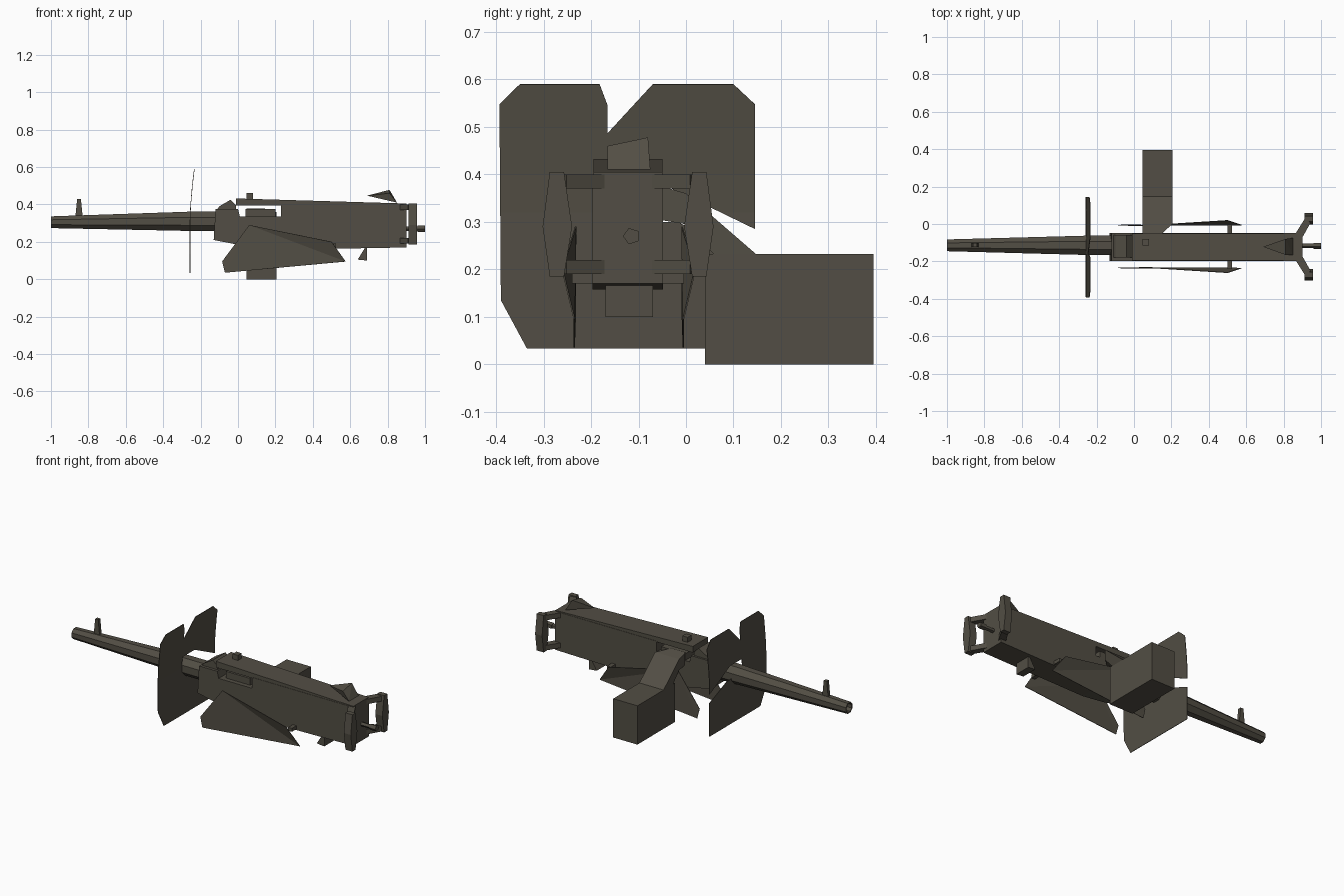
import bpy, bmesh, math
from mathutils import Vector

if "Cube" in bpy.data.objects:
    bpy.data.objects.remove(bpy.data.objects["Cube"], do_unlink=True)

mat = bpy.data.materials.new("olive_gunmetal")
mat.use_nodes = True
COLOR = (0.085, 0.076, 0.058, 1)
mat.diffuse_color = COLOR
mat.node_tree.nodes["Principled BSDF"].inputs["Base Color"].default_value = COLOR

MID = -0.122  # centre line of the gun in y


def finish(name, bm, fix=True):
    if fix:
        bmesh.ops.recalc_face_normals(bm, faces=bm.faces)
    mesh = bpy.data.meshes.new(name)
    bm.to_mesh(mesh)
    bm.free()
    mesh.materials.append(mat)
    obj = bpy.data.objects.new(name, mesh)
    bpy.context.collection.objects.link(obj)
    return obj


def prism(name, profile, axis, lo, hi):
    """Extrude a 2D profile along x or y."""
    bm = bmesh.new()
    put = (lambda p, d: (d, p[0], p[1])) if axis == "x" else (lambda p, d: (p[0], d, p[1]))
    verts = [bm.verts.new(put(p, lo)) for p in profile]
    face = bm.faces.new(verts)
    new = bmesh.ops.extrude_face_region(bm, geom=[face])["geom"]
    shift = Vector(put((0, 0), hi - lo))
    bmesh.ops.translate(bm, vec=shift, verts=[g for g in new if isinstance(g, bmesh.types.BMVert)])
    return finish(name, bm)


def box(name, x, y, z):
    return prism(name, [(x[0], z[0]), (x[1], z[0]), (x[1], z[1]), (x[0], z[1])], "y", *y)


def hull(name, points):
    bm = bmesh.new()
    for p in points:
        bm.verts.new(p)
    bmesh.ops.convex_hull(bm, input=bm.verts)
    return finish(name, bm)


def tube(name, rings, sides, y=MID):
    """Rings of (x, z, radius) joined along x."""
    bm = bmesh.new()
    loops = []
    for x, z, r in rings:
        angles = [2 * math.pi * (i + 0.5) / sides for i in range(sides)]
        loops.append([bm.verts.new((x, y + r * math.cos(a), z + r * math.sin(a))) for a in angles])
    for a, b in zip(loops, loops[1:]):
        for i in range(sides):
            j = (i + 1) % sides
            bm.faces.new((a[i], a[j], b[j], b[i]))
    bm.faces.new(loops[0])
    bm.faces.new(loops[-1])
    return finish(name, bm)


# Receiver with an open feed slot under the top cover
prism("receiver", [(-0.13, 0.21), (-0.12, 0.375), (0.0, 0.375), (0.01, 0.335), (0.23, 0.335),
                   (0.23, 0.4), (0.9, 0.4), (0.9, 0.17), (0.2, 0.158), (0.05, 0.175)],
      "y", -0.197, -0.048)
prism("top_cover", [(-0.01, 0.395), (-0.01, 0.432), (0.9, 0.405), (0.9, 0.395)], "y", -0.195, -0.05)
prism("feed_latch", [(-0.11, 0.375), (-0.1, 0.39), (-0.04, 0.425), (-0.01, 0.395), (-0.01, 0.375)],
      "y", -0.18, -0.06)
box("cover_knob", (0.045, 0.08), (-0.115, -0.08), (0.42, 0.46))
box("feed_tray", (0.04, 0.2), (-0.17, -0.05), (0.33, 0.375))
hull("rear_sight", [(0.69, MID, 0.447), (0.81, -0.08, 0.478), (0.81, -0.165, 0.46),
                    (0.85, -0.165, 0.41), (0.85, -0.075, 0.41)])
prism("lower_lug", [(0.64, 0.105), (0.68, 0.17), (0.69, 0.17), (0.69, 0.1)], "y", -0.17, -0.07)

# Barrel with a hollow muzzle, and its sight
tube("barrel", [(-0.93, 0.305, 0.025), (-1.0, 0.305, 0.026), (-1.0, 0.305, 0.034),
                (-0.25, 0.31, 0.056), (-0.11, 0.31, 0.056)], 8, -0.114)
prism("front_sight", [(-0.87, 0.33), (-0.86, 0.43), (-0.84, 0.43), (-0.83, 0.33)],
      "y", -0.122, -0.102)

# Ammunition box and the curved chute feeding from it
box("ammo_box", (0.045, 0.205), (0.04, 0.395), (0, 0.232))
chute = prism("feed_chute", [(-0.06, 0.378), (0.0, 0.36), (0.15, 0.23), (0.06, 0.23),
                             (0.0, 0.295), (-0.06, 0.305)], "x", 0.045, 0.205)
for v in chute.data.vertices:
    if v.co.y < -0.03 and v.co.x > 0.1:
        v.co.x = 0.14


# Thin shield that bends backwards towards its top edge
def shield_part(name, outline):
    bm = bmesh.new()
    bm.faces.new([bm.verts.new((0, y, z)) for y, z in outline])
    for z in (0.32, 0.4, 0.5):
        bmesh.ops.bisect_plane(bm, geom=bm.verts[:] + bm.edges[:] + bm.faces[:],
                               plane_co=(0, 0, z), plane_no=(0, 0, 1))
    for v in bm.verts:
        v.co.x = -0.258 + 0.023 * (max(0, v.co.z - 0.32) / 0.27) ** 1.5
    obj = finish(name, bm)
    solid = obj.modifiers.new("thickness", "SOLIDIFY")
    solid.thickness = 0.003


shield_part("shield_right", [(-0.393, 0.548), (-0.35, 0.59), (-0.182, 0.59), (-0.165, 0.545),
                             (-0.165, 0.033), (-0.335, 0.033), (-0.39, 0.135)])
shield_part("shield_left", [(-0.165, 0.487), (-0.07, 0.59), (0.1, 0.59), (0.145, 0.548),
                            (0.145, 0.285), (-0.05, 0.38), (-0.165, 0.38)])
shield_part("shield_lower", [(-0.165, 0.033), (-0.165, 0.3), (-0.02, 0.3),
                             (0.145, 0.233), (0.145, 0.033)])

# Mirrored parts: side plates, their pins, grips and grip arms
for side, s in (("right", -1), ("left", 1)):
    bm = bmesh.new()
    low_front, front, top, back, low_back = [
        bm.verts.new((x, MID + s * d, z)) for x, d, z in
        ((-0.07, 0.115, 0.035), (-0.085, 0.113, 0.095), (0.06, 0.112, 0.29),
         (0.5, 0.14, 0.2), (0.575, 0.115, 0.095))]
    bm.faces.new((low_front, front, top))
    bm.faces.new((low_front, top, low_back))
    bm.faces.new((top, back, low_back))
    plate = finish(side + "_side_plate", bm)
    plate.modifiers.new("thickness", "SOLIDIFY").thickness = 0.003

    ends = sorted((MID + s * 0.07, MID + s * 0.118))
    box(side + "_plate_pin", (0.5, 0.525), ends, (0.17, 0.19))

    prism(side + "_grip", [(MID + s * d, z) for d, z in
                           ((0.135, 0.405), (0.165, 0.405), (0.18, 0.29), (0.165, 0.185),
                            (0.135, 0.185), (0.118, 0.29))], "x", 0.912, 0.958)
    for level, z in (("upper", 0.385), ("lower", 0.205)):
        hull(side + "_" + level + "_grip_arm",
             [(x, MID + s * d, z + h) for h in (-0.015, 0.015) for x, d in
              ((0.86, 0.065), (0.9, 0.05), (0.91, 0.145), (0.945, 0.13))])

# Trigger rod between the grips
tube("trigger_rod", [(0.88, 0.27, 0.013), (0.96, 0.27, 0.013), (0.96, 0.27, 0.018),
                     (1.0, 0.27, 0.018)], 5, -0.115)
